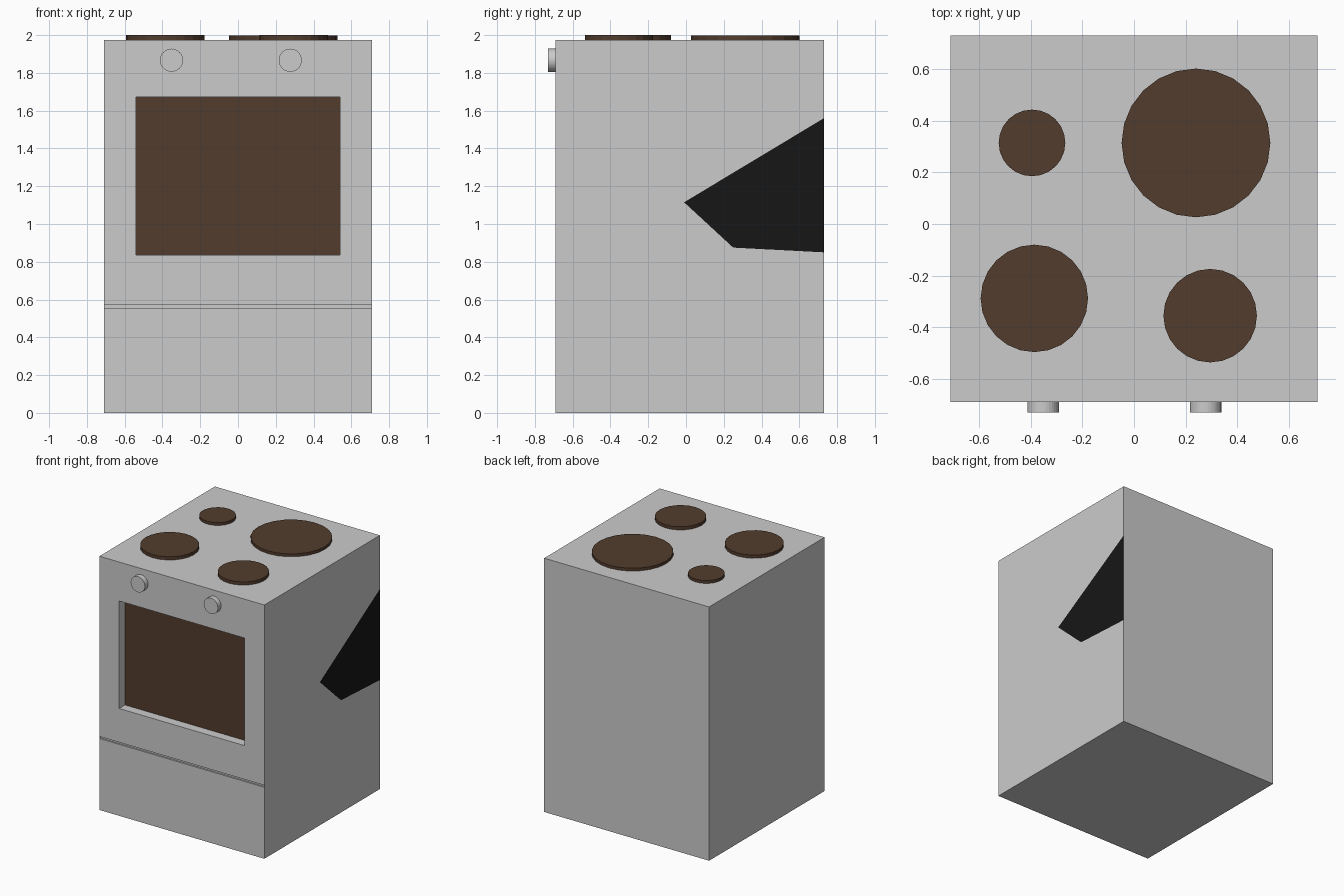
import bpy, math

if "Cube" in bpy.data.objects:
    bpy.data.objects.remove(bpy.data.objects["Cube"])

FRONT, BACK, SIDE, TOP = -0.69, 0.73, 0.71, 1.975


def material(name, color):
    m = bpy.data.materials.new(name)
    m.diffuse_color = (*color, 1)
    m.use_nodes = True
    m.node_tree.nodes["Principled BSDF"].inputs["Base Color"].default_value = m.diffuse_color
    return m


def box(name, x, y, z):
    """Box from (min, max) pairs."""
    bpy.ops.mesh.primitive_cube_add(size=1, location=[sum(p) / 2 for p in (x, y, z)])
    o = bpy.context.object
    o.name = name
    o.scale = [p[1] - p[0] for p in (x, y, z)]
    bpy.ops.object.transform_apply(location=False, rotation=False)
    return o


def disc(name, sides, r, depth, loc, rot=(0, 0, 0), mat=None):
    bpy.ops.mesh.primitive_cylinder_add(vertices=sides, radius=r, depth=depth,
                                        location=loc, rotation=rot)
    o = bpy.context.object
    o.name = name
    if mat:
        o.data.materials.append(mat)
    return o


def polygon(name, points, mat):
    me = bpy.data.meshes.new(name)
    me.from_pydata(points, [], [range(len(points))])
    me.materials.append(mat)
    bpy.context.collection.objects.link(bpy.data.objects.new(name, me))


brown = material("dark_brown", (0.085, 0.045, 0.026))
black = material("black", (0.008, 0.008, 0.008))

# Body with recessed oven window and drawer gap
body = box("stove_body", (-SIDE, SIDE), (FRONT, BACK), (0, TOP))
cutters = [
    box("window_cutter", (-0.54, 0.54), (FRONT - 0.1, FRONT + 0.075), (0.835, 1.672)),
    box("drawer_gap_cutter", (-0.708, 0.708), (FRONT - 0.1, FRONT + 0.012), (0.556, 0.572)),
]
for c in cutters:
    mod = body.modifiers.new(c.name, 'BOOLEAN')
    mod.operation = 'DIFFERENCE'
    mod.solver = 'EXACT'
    mod.object = c
    c.hide_render = True
    c.hide_set(True)

# Oven window glass, just in front of the back of the recess
gy = FRONT + 0.072
polygon("oven_window", [(-0.54, gy, 0.835), (0.54, gy, 0.835),
                        (0.54, gy, 1.672), (-0.54, gy, 1.672)], brown)

# Black patch on the right side panel
px = SIDE + 0.002
polygon("side_patch", [(px, -0.01, 1.115), (px, 0.25, 0.875),
                       (px, BACK, 0.85), (px, BACK, 1.56)], black)

# Hot plates
for name, x, y, r, top in (("back_left", -0.395, 0.314, 0.129, 1.997),
                           ("back_right", 0.24, 0.314, 0.288, 1.997),
                           ("front_left", -0.386, -0.288, 0.208, 2.0),
                           ("front_right", 0.295, -0.355, 0.181, 2.0)):
    disc(name + "_hot_plate", 24, r, top - TOP, (x, y, (top + TOP) / 2), mat=brown)

# Control knobs
for name, x in (("left_knob", -0.352), ("right_knob", 0.277)):
    disc(name, 32, 0.061, 0.04, (x, FRONT - 0.02, 1.867), (math.pi / 2, 0, 0))
